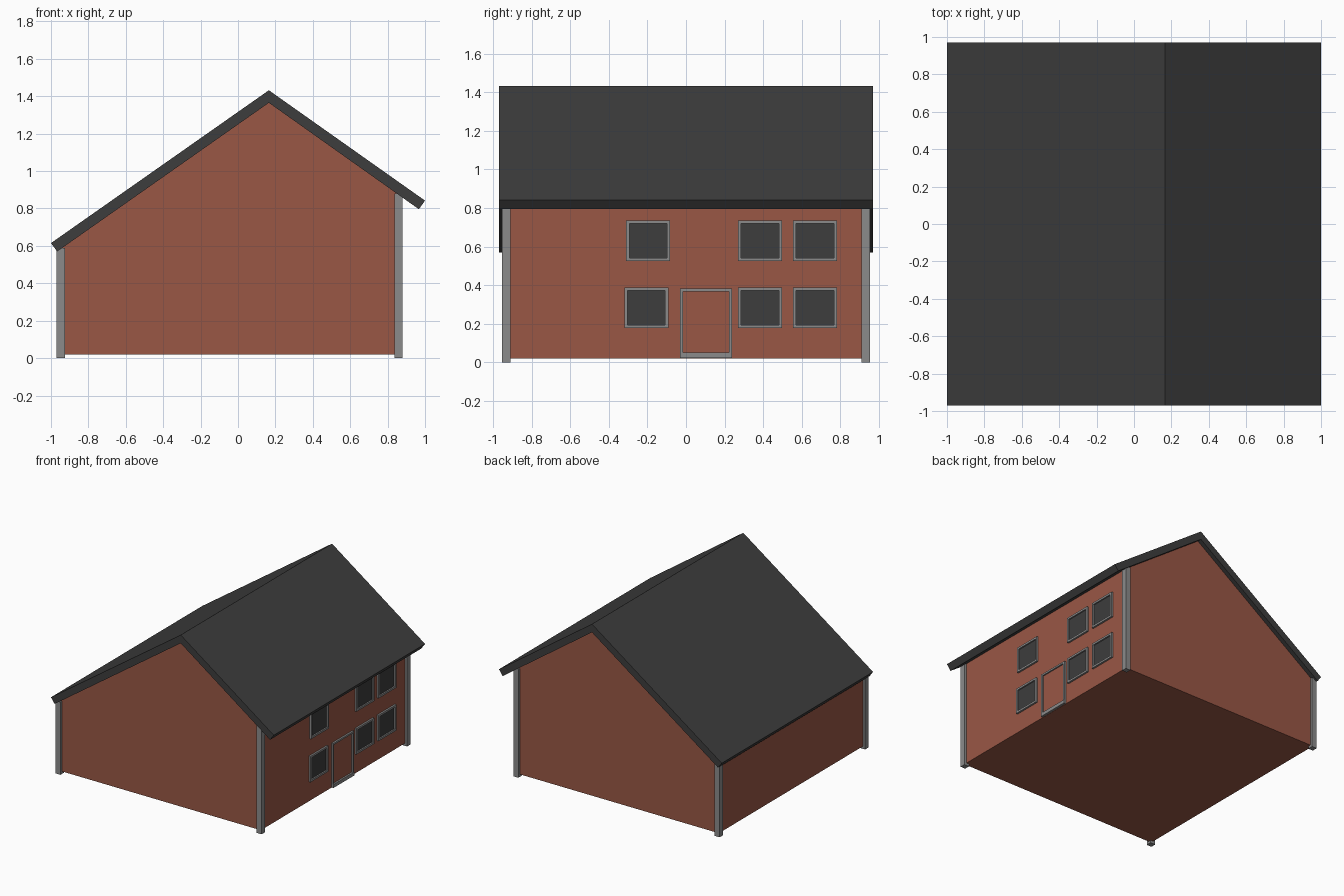
import bpy, bmesh

if "Cube" in bpy.data.objects:
    bpy.data.objects.remove(bpy.data.objects["Cube"])


def material(name, rgb):
    m = bpy.data.materials.new(name)
    m.diffuse_color = (*rgb, 1)
    m.use_nodes = True
    m.node_tree.nodes["Principled BSDF"].inputs["Base Color"].default_value = m.diffuse_color
    return m


BRICK = material("brick red", (0.32, 0.096, 0.06))
GREY = material("trim grey", (0.26, 0.26, 0.26))
DARK = material("dark slate", (0.047, 0.047, 0.047))


def finish(name, bm, mat):
    bmesh.ops.recalc_face_normals(bm, faces=bm.faces)
    me = bpy.data.meshes.new(name)
    bm.to_mesh(me)
    bm.free()
    me.materials.append(mat)
    ob = bpy.data.objects.new(name, me)
    bpy.context.collection.objects.link(ob)
    return ob


def add_box(bm, x, y, z):
    vs = bmesh.ops.create_cube(bm, size=1)["verts"]
    for v in vs:
        v.co = [(r[0] + r[1]) / 2 + c * (r[1] - r[0]) for c, r in zip(v.co, (x, y, z))]


def box(name, x, y, z, mat):
    bm = bmesh.new()
    add_box(bm, x, y, z)
    return finish(name, bm, mat)


def extrude_profile(name, pts, half, mat):
    """Extrude an XZ outline along y from -half to +half."""
    bm = bmesh.new()
    face = bm.faces.new([bm.verts.new((x, -half, z)) for x, z in pts])
    ext = bmesh.ops.extrude_face_region(bm, geom=[face])["geom"]
    bmesh.ops.translate(bm, vec=(0, 2 * half, 0),
                        verts=[g for g in ext if isinstance(g, bmesh.types.BMVert)])
    return finish(name, bm, mat)


def ring(name, y, z, w, x, mat):
    """Rectangular frame on the right wall; mitred faces around one opening."""
    bm = bmesh.new()
    corners = [(0, 0), (1, 0), (1, 1), (0, 1)]
    loops = []
    for xx, inset in ((x[0], 0), (x[1], 0), (x[1], w), (x[0], w)):
        yy = (y[0] + inset, y[1] - inset)
        zz = (z[0] + inset, z[1] - inset)
        loops.append([bm.verts.new((xx, yy[a], zz[b])) for a, b in corners])
    for i in range(4):
        a, b = loops[i], loops[(i + 1) % 4]
        for j in range(4):
            k = (j + 1) % 4
            bm.faces.new((a[j], a[k], b[k], b[j]))
    return finish(name, bm, mat)


# Brick body with gable ends, tucked under the roof
extrude_profile("brick_walls", [(-0.95, 0.02), (0.86, 0.02), (0.86, 0.885),
                                (0.165, 1.37), (-0.95, 0.585)], 0.935, BRICK)

# Asymmetric gable roof slab
extrude_profile("roof", [(-1.0, 0.615), (0.165, 1.432), (1.0, 0.842), (0.967, 0.796),
                         (0.165, 1.365), (-0.967, 0.57)], 0.97, DARK)

# Corner posts
for side, x, top in (("left", (-0.97, -0.926), 0.59), ("right", (0.836, 0.88), 0.88)):
    for end, y in (("front", (-0.955, -0.911)), ("back", (0.911, 0.955))):
        box(f"{end}_{side}_post", x, y, (0, top), GREY)

# Windows on the right wall
windows = [(-0.31, 0.525), (0.27, 0.525), (0.555, 0.525),
           (-0.32, 0.178), (0.27, 0.178), (0.555, 0.178)]
for i, (y, z) in enumerate(windows):
    yr, zr = (y, y + 0.228), (z, z + 0.21)
    ring(f"window_frame_{i}", yr, zr, 0.016, (0.855, 0.875), GREY)
    box(f"window_pane_{i}", (0.857, 0.864), (yr[0] + 0.01, yr[1] - 0.01),
        (zr[0] + 0.01, zr[1] - 0.01), DARK)

# Door with frame and sill
ring("door_frame", (-0.03, 0.238), (0.025, 0.382), 0.014, (0.855, 0.875), GREY)
box("door_panel", (0.857, 0.864), (-0.02, 0.228), (0.035, 0.372), BRICK)
box("door_sill", (0.855, 0.878), (-0.03, 0.238), (0.022, 0.05), GREY)
